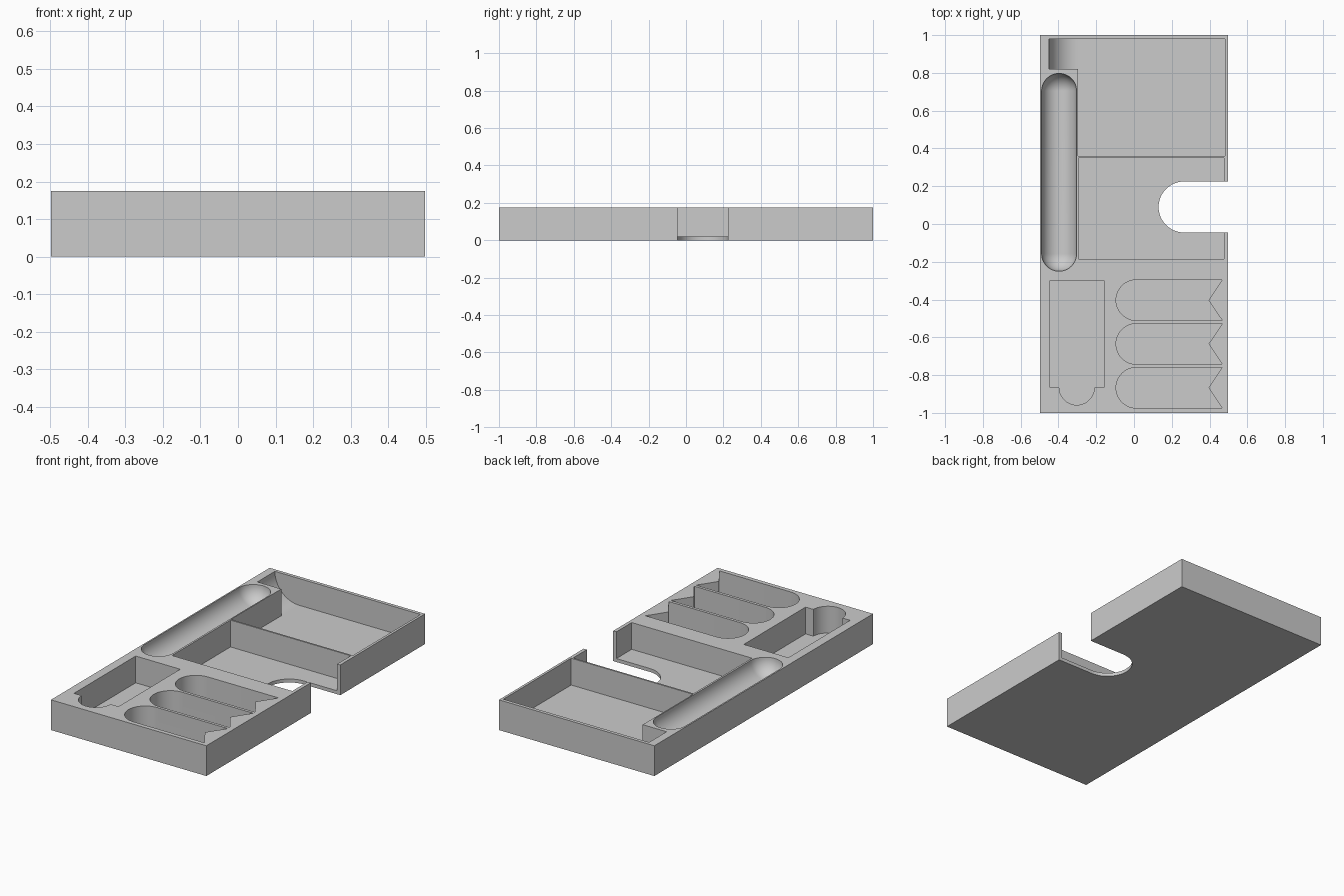
import bpy, bmesh, math
from math import sin, cos, pi
from mathutils import Matrix

default = bpy.data.objects.get("Cube")
if default:
    bpy.data.objects.remove(default, do_unlink=True)

W, H = 0.4975, 0.175      # half width, height
FLOOR, OVER = 0.02, 0.25  # pocket floor, top of the cutters

grey = bpy.data.materials.new("light grey plastic")
grey.use_nodes = True
grey.diffuse_color = (0.6, 0.6, 0.6, 1)
grey.node_tree.nodes["Principled BSDF"].inputs["Base Color"].default_value = (0.6, 0.6, 0.6, 1)


def new_object(name, bm):
    bmesh.ops.recalc_face_normals(bm, faces=bm.faces)
    mesh = bpy.data.meshes.new(name)
    bm.to_mesh(mesh)
    bm.free()
    mesh.materials.append(grey)
    ob = bpy.data.objects.new(name, mesh)
    bpy.context.collection.objects.link(ob)
    return ob


def prism(name, outline, low, high, matrix=None):
    """Extrude a flat outline from low to high."""
    bm = bmesh.new()
    face = bm.faces.new([bm.verts.new((x, y, low)) for x, y in outline])
    top = bmesh.ops.extrude_face_region(bm, geom=[face])["geom"]
    bmesh.ops.translate(bm, vec=(0, 0, high - low),
                        verts=[g for g in top if isinstance(g, bmesh.types.BMVert)])
    if matrix:
        bm.transform(matrix)
    return new_object(name, bm)


def rect(x0, x1, y0, y1):
    return [(x0, y0), (x1, y0), (x1, y1), (x0, y1)]


def arc(cx, cy, r, start, end, steps=24):
    angles = [math.radians(start + (end - start) * i / steps) for i in range(steps + 1)]
    return [(cx + r * cos(a), cy + r * sin(a)) for a in angles]


def trough_cutter(cx, y0, y1, r):
    """Round-bottomed channel with quarter-sphere ends."""
    bm = bmesh.new()
    for cy, start in ((y0 + r, pi), (y1 - r, 0)):
        for i in range(25):
            a = start + pi * i / 24
            bm.verts.new((cx + r * cos(a), cy + r * sin(a), OVER))
            for j in range(12):
                b = pi / 2 * j / 12
                bm.verts.new((cx + r * cos(a) * cos(b), cy + r * sin(a) * cos(b), H - r * sin(b)))
        bm.verts.new((cx, cy, H - r))
    bmesh.ops.remove_doubles(bm, verts=bm.verts, dist=1e-5)
    bmesh.ops.convex_hull(bm, input=bm.verts)
    return new_object("trough_cutter", bm)


# Solid tray block
tray = prism("organiser_tray", rect(-W, W, -1, 1), 0, H)
cutters = []

# Curved finger scoop leading into the rear compartment (profile in x and z)
depth = H - FLOOR
scoop = [(-0.45, OVER)] + arc(-0.295, H, depth, 180, 270) + [(-0.2, FLOOR), (-0.2, OVER)]
cutters.append(prism("scoop_cutter", scoop, -0.98, -0.82, Matrix.Rotation(pi / 2, 4, 'X')))

# Rear and middle compartments
cutters.append(prism("rear_cutter", rect(-0.297, 0.483, 0.36, 0.98), FLOOR, OVER))
cutters.append(prism("middle_cutter", rect(-0.293, 0.477, -0.185, 0.35), FLOOR, OVER))

# Rounded notch through the side wall and floor
notch = [(0.6, 0.225)] + arc(0.265, 0.09, 0.135, 90, 270) + [(0.6, -0.045)]
cutters.append(prism("notch_cutter", notch, -0.1, OVER))

# Long trough
cutters.append(trough_cutter(-0.3965, -0.25, 0.797, 0.0925))

# Front pocket with a half-round finger recess
pocket = ([(-0.16, -0.30), (-0.445, -0.30), (-0.445, -0.865)]
          + arc(-0.303, -0.865, 0.093, 180, 360) + [(-0.16, -0.865)])
cutters.append(prism("pocket_cutter", pocket, FLOOR, OVER))

# Three banner-shaped slots
for cy in (-0.403, -0.635, -0.867):
    banner = arc(0.0125, cy, 0.1075, 90, 270) + [(0.467, cy - 0.1075), (0.395, cy), (0.467, cy + 0.1075)]
    cutters.append(prism("banner_cutter", banner, FLOOR, OVER))

# Carve every recess, then discard the cutters
bpy.ops.object.select_all(action='DESELECT')
bpy.context.view_layer.objects.active = tray
tray.select_set(True)
for cutter in cutters:
    cutter.hide_render = True
    mod = tray.modifiers.new("carve", 'BOOLEAN')
    mod.operation, mod.solver, mod.object = 'DIFFERENCE', 'EXACT', cutter
    bpy.ops.object.modifier_apply(modifier=mod.name)
    bpy.data.objects.remove(cutter, do_unlink=True)

bpy.ops.object.shade_smooth_by_angle(angle=math.radians(30))
